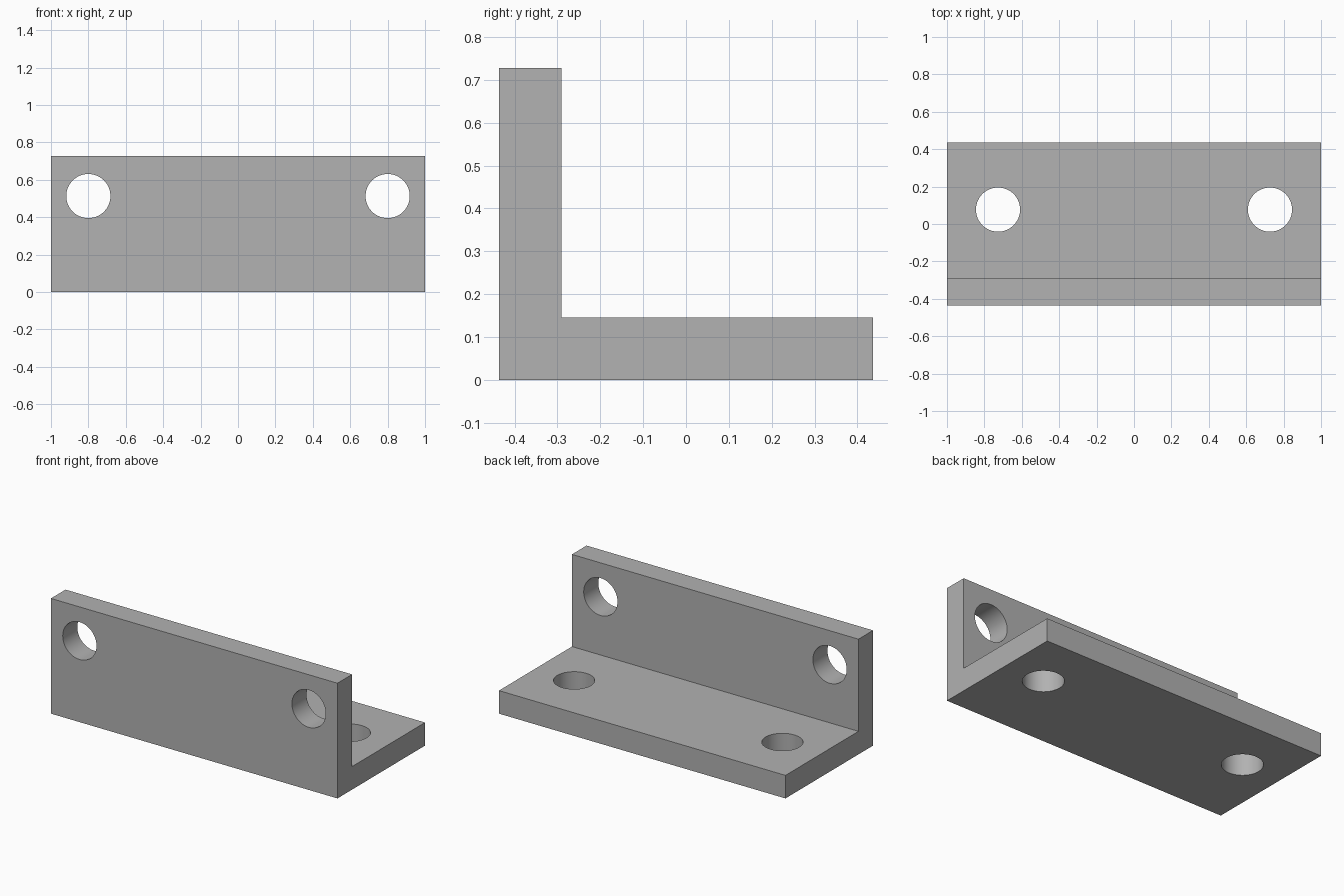
import bpy, bmesh, math
from mathutils import Matrix

old = bpy.data.objects.get("Cube")
if old:
    bpy.data.objects.remove(old, do_unlink=True)

WIDTH, DEPTH, HEIGHT, THICK = 2.0, 0.873, 0.727, 0.1455
HOLE_RADIUS = 0.118

grey = bpy.data.materials.new("plain grey")
grey.use_nodes = True
colour = (0.445, 0.445, 0.445, 1)
grey.diffuse_color = colour
grey.node_tree.nodes["Principled BSDF"].inputs["Base Color"].default_value = colour


def make_object(name, bm):
    bmesh.ops.recalc_face_normals(bm, faces=bm.faces)
    mesh = bpy.data.meshes.new(name)
    bm.to_mesh(mesh)
    bm.free()
    mesh.materials.append(grey)
    obj = bpy.data.objects.new(name, mesh)
    bpy.context.collection.objects.link(obj)
    return obj


# L-shaped profile extruded along the width
front, back = -DEPTH / 2, DEPTH / 2
profile = [(front, 0), (back, 0), (back, THICK), (front + THICK, THICK),
           (front + THICK, HEIGHT), (front, HEIGHT)]
bm = bmesh.new()
end = bm.faces.new([bm.verts.new((-WIDTH / 2, y, z)) for y, z in profile])
swept = bmesh.ops.extrude_face_region(bm, geom=[end])["geom"]
bmesh.ops.translate(bm, vec=(WIDTH, 0, 0),
                    verts=[v for v in swept if isinstance(v, bmesh.types.BMVert)])
bracket = make_object("angle_bracket", bm)

# Drill cutters: a mirrored pair through each plate
bm = bmesh.new()
for side in (-1, 1):
    upright = (Matrix.Translation((side * 0.8, front + THICK / 2, 0.513))
               @ Matrix.Rotation(math.pi / 2, 4, "X"))
    base = Matrix.Translation((side * 0.727, 0.077, THICK / 2))
    for place in (upright, base):
        bmesh.ops.create_cone(bm, cap_ends=True, segments=64, radius1=HOLE_RADIUS,
                              radius2=HOLE_RADIUS, depth=THICK * 1.5, matrix=place)
cutter = make_object("hole_cutters", bm)
cutter.hide_render = True

drill = bracket.modifiers.new("bolt holes", "BOOLEAN")
drill.operation = "DIFFERENCE"
drill.solver = "EXACT"
drill.object = cutter

# Apply the cut, then smooth only the hole walls
bpy.ops.object.select_all(action="DESELECT")
bracket.select_set(True)
bpy.context.view_layer.objects.active = bracket
bpy.ops.object.modifier_apply(modifier=drill.name)
bpy.data.objects.remove(cutter, do_unlink=True)
bpy.ops.object.shade_smooth_by_angle(angle=math.radians(30))
